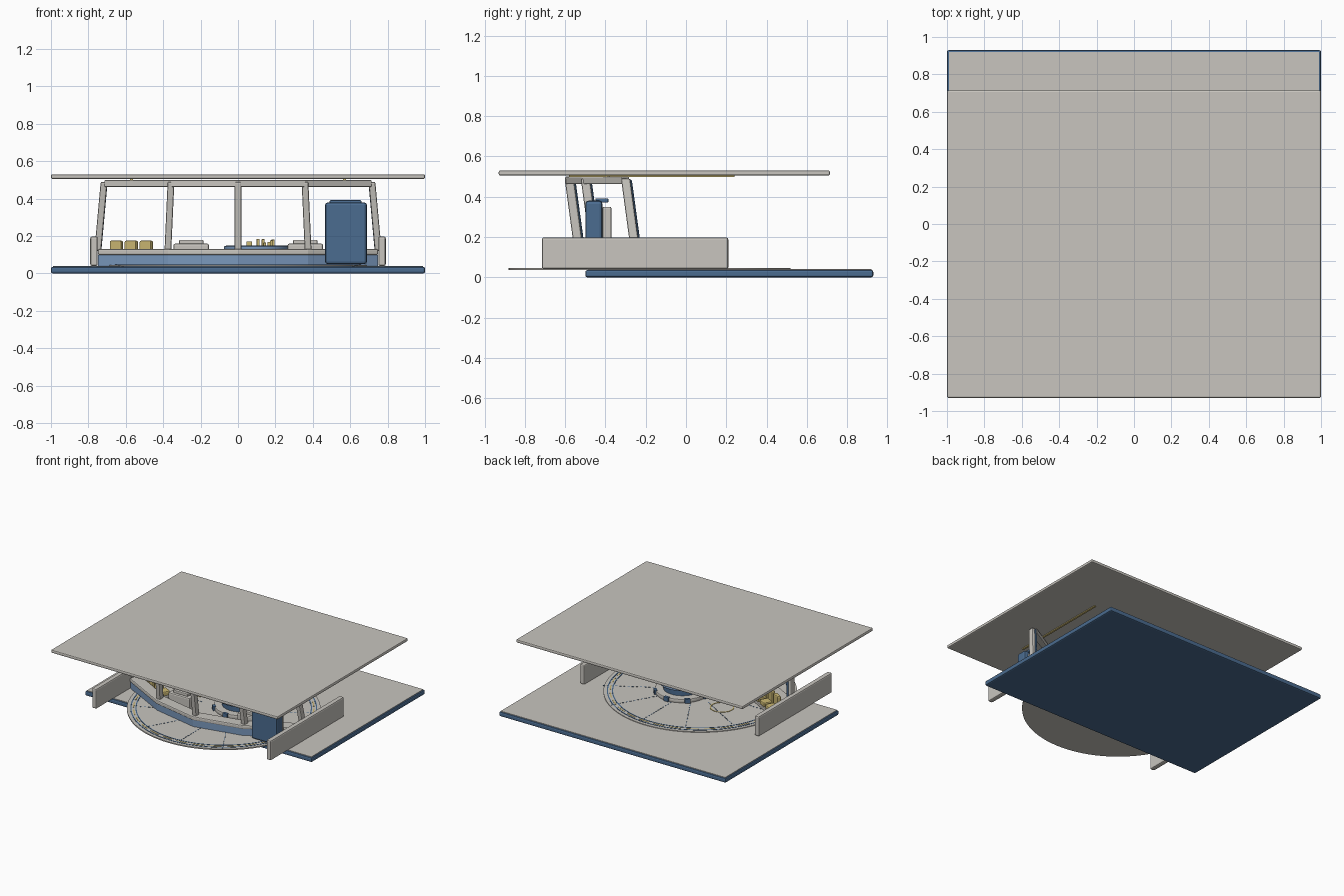
import bpy, bmesh, math, random
from mathutils import Vector, Matrix

cube = bpy.data.objects.get("Cube")
if cube:
    bpy.data.objects.remove(cube, do_unlink=True)


def material(name, r, g, b):
    m = bpy.data.materials.new(name)
    m.use_nodes = True
    m.diffuse_color = (r, g, b, 1)
    m.node_tree.nodes["Principled BSDF"].inputs["Base Color"].default_value = (r, g, b, 1)
    return m


GREY = material("warm grey", 0.58, 0.56, 0.52)
BLUE = material("deep blue", 0.07, 0.15, 0.28)
SOFT = material("soft blue", 0.19, 0.31, 0.50)
GOLD = material("pale gold", 0.60, 0.48, 0.17)


def finish(name, bm, mat, bevel=0.0):
    bmesh.ops.recalc_face_normals(bm, faces=bm.faces)
    me = bpy.data.meshes.new(name)
    bm.to_mesh(me)
    bm.free()
    me.materials.append(mat)
    ob = bpy.data.objects.new(name, me)
    bpy.context.collection.objects.link(ob)
    if bevel:
        mod = ob.modifiers.new("soft edges", 'BEVEL')
        mod.width = bevel
        mod.segments = 2
    return ob


def box(name, mat, lo, hi, bevel=0.0, turn=0.0):
    lo, hi = Vector(lo), Vector(hi)
    bm = bmesh.new()
    bmesh.ops.create_cube(bm, size=1)
    bmesh.ops.scale(bm, vec=hi - lo, verts=bm.verts)
    ob = finish(name, bm, mat, bevel)
    ob.location = (lo + hi) / 2
    ob.rotation_euler.z = turn
    return ob


def disc(name, mat, x, y, radius, z0, z1, bevel=0.0, sides=64):
    bm = bmesh.new()
    bmesh.ops.create_cone(bm, cap_ends=True, segments=sides, radius1=radius,
                          radius2=radius, depth=z1 - z0)
    ob = finish(name, bm, mat, bevel)
    ob.location = (x, y, (z0 + z1) / 2)
    for p in ob.data.polygons:
        p.use_smooth = len(p.vertices) == 4
    return ob


def ring(name, mat, x, y, inner, outer, z0, z1, gaps=0, sides=96):
    # Flat annulus; with gaps it becomes a dashed ring
    bm = bmesh.new()
    for i in range(sides):
        if gaps and i % gaps == 0:
            continue
        a, b = (math.tau * k / sides for k in (i, i + 1))
        bm.faces.new([bm.verts.new((x + r * math.cos(t), y + r * math.sin(t), z0))
                      for r, t in ((inner, a), (outer, a), (outer, b), (inner, b))])
    bmesh.ops.remove_doubles(bm, verts=bm.verts, dist=1e-5)
    extruded = bmesh.ops.extrude_face_region(bm, geom=bm.faces[:])
    moved = [v for v in extruded["geom"] if isinstance(v, bmesh.types.BMVert)]
    bmesh.ops.translate(bm, vec=(0, 0, z1 - z0), verts=moved)
    return finish(name, bm, mat)


def bay(name, mat, points, depth, z0, z1, bevel):
    # Faceted band following the bow of the window bay
    bm = bmesh.new()
    rows = []
    for x, y in points:
        o, i = (x * 1.0, y - depth / 2), (x * 0.96, y + depth / 2)
        rows.append([bm.verts.new((*p, z)) for p, z in ((o, z0), (o, z1), (i, z1), (i, z0))])
    for a, b in zip(rows, rows[1:]):
        for k in range(4):
            n = (k + 1) % 4
            bm.faces.new((a[k], a[n], b[n], b[k]))
    bm.faces.new(rows[0])
    bm.faces.new(rows[-1])
    return finish(name, bm, mat, bevel)


def post(name, mat, a, b, width, depth):
    a, b = Vector(a), Vector(b)
    bm = bmesh.new()
    bmesh.ops.create_cube(bm, size=1)
    bmesh.ops.scale(bm, vec=(width, depth, 1), verts=bm.verts)
    for v in bm.verts:
        v.co += (a if v.co.z < 0 else b) - Vector((0, 0, v.co.z))
    return finish(name, bm, mat, 0.008)


# Roof, floor and side walls
box("roof", GREY, (-1, -0.93, 0.505), (1, 0.715, 0.53), 0.008)
box("floor_base", BLUE, (-1, -0.5, 0), (1, 0.93, 0.036), 0.01)
box("floor_surface", GREY, (-0.99, -0.49, 0.03), (0.99, 0.92, 0.04))
for side, s in (("left", 1), ("right", -1)):
    box(side + "_wall", GREY, (s * 0.77 - 0.02, -0.715, 0.04), (s * 0.77 + 0.02, 0.21, 0.198), 0.01)
    box(side + "_ceiling_strip", GOLD, (s * 0.57 - 0.008, -0.58, 0.498), (s * 0.57 + 0.008, 0.24, 0.506))

# Round deck with inlaid rings and dashed spokes
DY = -0.18
disc("round_deck", GREY, 0, DY, 0.70, 0.036, 0.045, sides=96)
ring("deck_outer_ring", BLUE, 0, DY, 0.667, 0.675, 0.044, 0.047)
ring("deck_inner_ring", BLUE, 0, DY, 0.630, 0.638, 0.044, 0.047)
ring("deck_gold_dashes", GOLD, 0, DY, 0.648, 0.656, 0.044, 0.047, gaps=3)
bm = bmesh.new()
for k in range(12):
    for j in range(14):
        spin = Matrix.Rotation(math.tau * k / 12, 4, 'Z')
        place = Matrix.Translation((0.26 + 0.03 * j, 0, 0.045))
        size = Matrix.Diagonal((0.016, 0.005, 0.004, 1))
        bmesh.ops.create_cube(bm, size=1, matrix=Matrix.Translation((0.06, DY, 0)) @ spin @ place @ size)
finish("deck_spokes", bm, BLUE)
ring("lounge_rug_ring", GOLD, -0.29, -0.04, 0.08, 0.088, 0.044, 0.048)

# Window bay: sill, posts and head rail
half = [(0.75, -0.25), (0.375, -0.45), (0, -0.53)]
base = [(-x, y) for x, y in half] + half[1::-1]
head = [(x * 0.955, y - 0.05) for x, y in base]
bay("sill_panel", SOFT, base, 0.07, 0.04, 0.10, 0.003)
bay("sill_cap", GREY, base, 0.09, 0.098, 0.13, 0.008)
bay("head_rail", GREY, head, 0.04, 0.462, 0.50, 0.006)
for i, ((x, y), (u, v)) in enumerate(zip(base, head)):
    post("window_post_%d" % (i + 1), GREY, (x, y, 0.12), (u, v, 0.49), 0.036, 0.045)
    post("post_trim_%d" % (i + 1), BLUE, (x * 0.985, y + 0.025, 0.12), (u * 0.985, v + 0.025, 0.485), 0.016, 0.012)

# Tall cabinet outside the bay
box("cabinet", BLUE, (0.465, -0.50, 0.05), (0.69, -0.415, 0.38), 0.015)
box("cabinet_top", BLUE, (0.49, -0.45, 0.37), (0.66, -0.385, 0.392), 0.006)
box("cabinet_back", GREY, (0.49, -0.415, 0.05), (0.665, -0.37, 0.35), 0.008)

# Central table with a small relief model
TX, TY = 0.10, -0.10
disc("table_plinth", GREY, TX, TY, 0.20, 0.044, 0.075, 0.006)
disc("table_drum", BLUE, TX, TY, 0.14, 0.07, 0.13)
disc("table_top", SOFT, TX, TY, 0.175, 0.128, 0.146, 0.004)
ring("table_rim", BLUE, TX, TY, 0.15, 0.165, 0.145, 0.149)
for k in range(8):
    t = math.tau * k / 8
    x, y = TX + 0.2 * math.cos(t), TY + 0.2 * math.sin(t)
    box("plinth_block_%d" % (k + 1), BLUE, (x - 0.012, y - 0.02, 0.045), (x + 0.012, y + 0.02, 0.08), 0.003, t)
random.seed(4)
for k in range(12):
    x, y = TX + random.uniform(-0.075, 0.1), TY + random.uniform(-0.08, 0.08)
    box("relief_block_%d" % (k + 1), GOLD, (x - 0.008, y - 0.008, 0.145),
        (x + 0.008, y + 0.008, random.uniform(0.16, 0.187)), 0.002)

# Two work consoles
for side, x in (("right", -0.25), ("left", 0.36)):
    box(side + "_console", GREY, (x - 0.095, -0.39, 0.044), (x + 0.095, -0.28, 0.16), 0.01)
    box(side + "_console_hood", GREY, (x - 0.065, -0.37, 0.155), (x + 0.065, -0.31, 0.18), 0.006)
    box(side + "_console_screen", BLUE, (x - 0.07, -0.282, 0.09), (x + 0.07, -0.276, 0.14))

# Lounge seating along the sill
for k in range(3):
    x, y, turn = -0.65 + 0.08 * k, -0.22 - 0.044 * k, math.radians(-29)
    box("seat_back_%d" % (k + 1), GOLD, (x - 0.036, y - 0.015, 0.06), (x + 0.036, y + 0.015, 0.175), 0.008, turn)
    sx, sy = x + 0.022, y + 0.04
    box("seat_cushion_%d" % (k + 1), GOLD, (sx - 0.036, sy - 0.035, 0.065), (sx + 0.036, sy + 0.035, 0.10), 0.008, turn)
box("seat_bench", GREY, (-0.67, -0.275, 0.044), (-0.43, -0.185, 0.067), 0.005, math.radians(-29))
